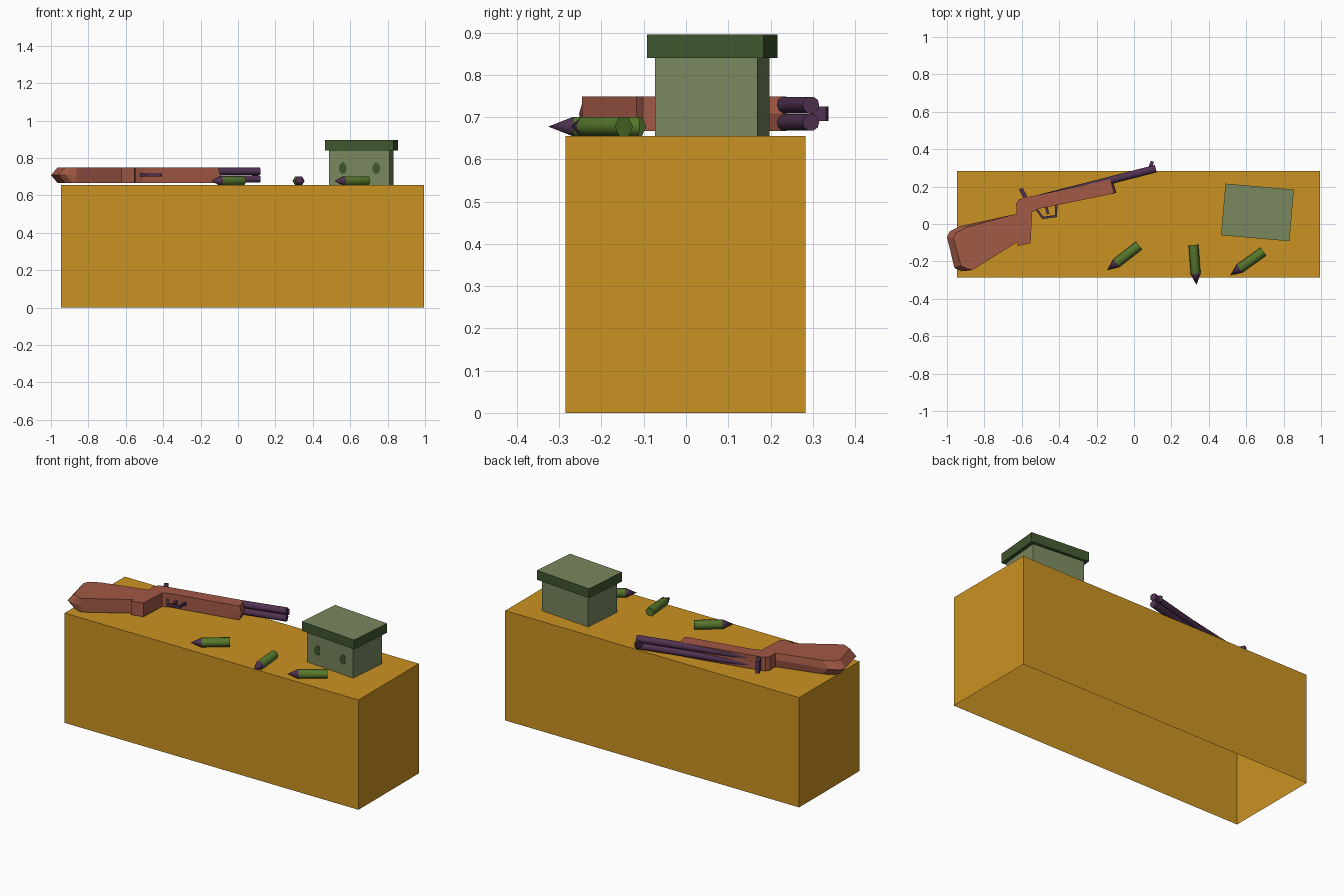
import bpy, bmesh, math
from mathutils import Vector, Matrix

if "Cube" in bpy.data.objects:
    bpy.data.objects.remove(bpy.data.objects["Cube"])


def material(name, rgb):
    m = bpy.data.materials.new(name)
    m.diffuse_color = (*rgb, 1)
    m.use_nodes = True
    m.node_tree.nodes["Principled BSDF"].inputs["Base Color"].default_value = m.diffuse_color
    return m


OCHRE = material("ochre", (0.60, 0.29, 0.016))
WOOD = material("red_brown_wood", (0.36, 0.10, 0.062))
METAL = material("dark_purple_metal", (0.082, 0.032, 0.082))
GREEN = material("shell_green", (0.095, 0.19, 0.025))
SAGE = material("sage", (0.19, 0.245, 0.111))
DARK = material("dark_green", (0.05, 0.094, 0.028))
TOP = 0.655      # table top height
MID = 0.708      # middle plane of the gun lying on its side


def finish(name, bm, *mats, smooth=None):
    bmesh.ops.recalc_face_normals(bm, faces=bm.faces)
    me = bpy.data.meshes.new(name)
    bm.to_mesh(me)
    bm.free()
    for m in mats:
        me.materials.append(m)
    ob = bpy.data.objects.new(name, me)
    bpy.context.collection.objects.link(ob)
    if smooth:
        bpy.ops.object.select_all(action='DESELECT')
        ob.select_set(True)
        bpy.context.view_layer.objects.active = ob
        bpy.ops.object.shade_smooth_by_angle(angle=math.radians(smooth))
    return ob


def box_bm(center, size, turn=0):
    bm = bmesh.new()
    bmesh.ops.create_cube(bm, size=1, matrix=Matrix.Translation(center)
                          @ Matrix.Rotation(math.radians(turn), 4, 'Z')
                          @ Matrix.Diagonal((*size, 1)))
    return bm


def lathe(name, start, end, profile, sides, mats, spin=0, tip_from=None):
    """Round part along start-end; profile is (distance, radius) rings."""
    start, end = Vector(start), Vector(end)
    axis = (end - start).normalized()
    side = axis.cross(Vector((0, 0, 1))).normalized()
    up = side.cross(axis)
    bm = bmesh.new()
    rings = []
    for d, r in profile:
        c = start + axis * d
        if r == 0:
            rings.append([bm.verts.new(c)] * sides)
            continue
        angles = [2 * math.pi * (i + spin) / sides for i in range(sides)]
        rings.append([bm.verts.new(c + side * math.cos(a) * r + up * math.sin(a) * r) for a in angles])
    for k, (a, b) in enumerate(zip(rings, rings[1:])):
        for i in range(sides):
            j = (i + 1) % sides
            f = bm.faces.new(list(dict.fromkeys((a[i], a[j], b[j], b[i]))))
            f.material_index = int(tip_from is not None and k >= tip_from)
    bm.faces.new(rings[0])
    if profile[-1][1] > 0:
        bm.faces.new(rings[-1])
    return finish(name, bm, *mats, smooth=65 if sides < 8 else 50)


# Table block, open underneath
bm = box_bm((0.025, -0.001, TOP / 2), (1.94, 0.568, TOP))
bm.faces.ensure_lookup_table()
under = [f for f in bm.faces if f.calc_center_median().z < 0.01]
bmesh.ops.delete(bm, geom=under, context='FACES_ONLY')
finish("table_block", bm, OCHRE)

# Lidded box: sage body, dark rim with a sage top
CX, CY, TURN = 0.66, 0.062, -5
W, D = 0.325, 0.243
finish("box_body", box_bm((CX, CY, 0.75), (W, D, 0.19), TURN), SAGE)
bm = box_bm((CX, CY, 0.8675), (0.367, 0.277, 0.056), TURN)
for f in bm.faces:
    f.material_index = int(f.calc_center_median().z > 0.89)
finish("box_lid", bm, DARK, SAGE)

# Two dark oval spots on the front of the box
for n, off in enumerate((-0.09, 0.09)):
    rot = Matrix.Rotation(math.radians(TURN), 4, 'Z')
    bm = bmesh.new()
    bmesh.ops.create_cone(bm, cap_ends=True, segments=10, radius1=1, radius2=1, depth=1,
                          matrix=Matrix.Translation((CX, CY, 0.745)) @ rot
                          @ Matrix.Translation((off, -D / 2, 0))
                          @ Matrix.Diagonal((0.021, 0.006, 0.031, 1))
                          @ Matrix.Rotation(math.pi / 2, 4, 'X'))
    finish(f"box_spot_{n + 1}", bm, DARK)

# Three pointed shells (base, tip)
for n, (b, t) in enumerate((((0.027, -0.115), (-0.142, -0.246)),
                            ((0.318, -0.112), (0.334, -0.326)),
                            ((0.692, -0.147), (0.516, -0.273)))):
    z = TOP + 0.0225
    length = (Vector(t) - Vector(b)).length
    lathe(f"shell_{n + 1}", (*b, z), (*t, z),
          [(0, 0.0265), (length - 0.06, 0.0265), (length, 0)], 6, (GREEN, METAL), tip_from=1)

# Stock: outline seen from above, three layers so the butt is chamfered
outline = [(-1.0, -0.07), (-0.985, -0.04), (-0.928, -0.011), (-0.628, 0.054),
           (-0.63, 0.108), (-0.615, 0.13), (-0.591, 0.139), (-0.115, 0.238),
           (-0.094, 0.166), (-0.13, 0.158), (-0.505, 0.082), (-0.545, 0.064),
           (-0.553, -0.102), (-0.623, -0.118), (-0.623, -0.096), (-0.864, -0.246),
           (-0.922, -0.253), (-0.96, -0.235)]


def outer(x, y):
    """Pull the butt and fore-end tip in for the upper and lower layers."""
    if x < -0.9:
        return x + 0.035, y + (0.012 if y < -0.2 else -0.006)
    return (x - 0.012 if x > -0.12 else x), y


bm = bmesh.new()
layers = [[bm.verts.new((*(outer(x, y) if h else (x, y)), MID + h)) for x, y in outline]
          for h in (-0.041, 0, 0.041)]
for a, b in zip(layers, layers[1:]):
    for i in range(len(a)):
        j = (i + 1) % len(a)
        bm.faces.new((a[i], a[j], b[j], b[i]))
bm.faces.new(layers[0])
bm.faces.new(layers[-1])
finish("gun_stock", bm, WOOD)

# Twin barrels
for n, dz in enumerate((-0.0205, 0.0205)):
    lathe(f"barrel_{n + 1}", (-0.56, 0.123, MID + dz), (0.118, 0.296, MID + dz),
          [(0, 0.0205), (0.698, 0.0205)], 10, (METAL,))

# Front sight and hammer
finish("front_sight", box_bm((0.091, 0.315, MID), (0.018, 0.042, 0.034), -20), METAL)
finish("hammer", box_bm((-0.59, 0.16, MID), (0.022, 0.066, 0.07), 28), METAL)

# Trigger guard loop, then the trigger inside it
loop = [(-0.525, 0.085), (-0.488, 0.033), (-0.418, 0.042), (-0.415, 0.108)]
for n, (a, b) in enumerate(zip(loop, loop[1:])):
    a, b = Vector(a), Vector(b)
    d, c = b - a, (a + b) / 2
    finish(f"trigger_guard_{n + 1}", box_bm((c.x, c.y, MID), (d.length + 0.008, 0.012, 0.016),
                                            math.degrees(math.atan2(d.y, d.x))), METAL)
finish("trigger", box_bm((-0.465, 0.075, MID), (0.014, 0.045, 0.014), 15), METAL)
